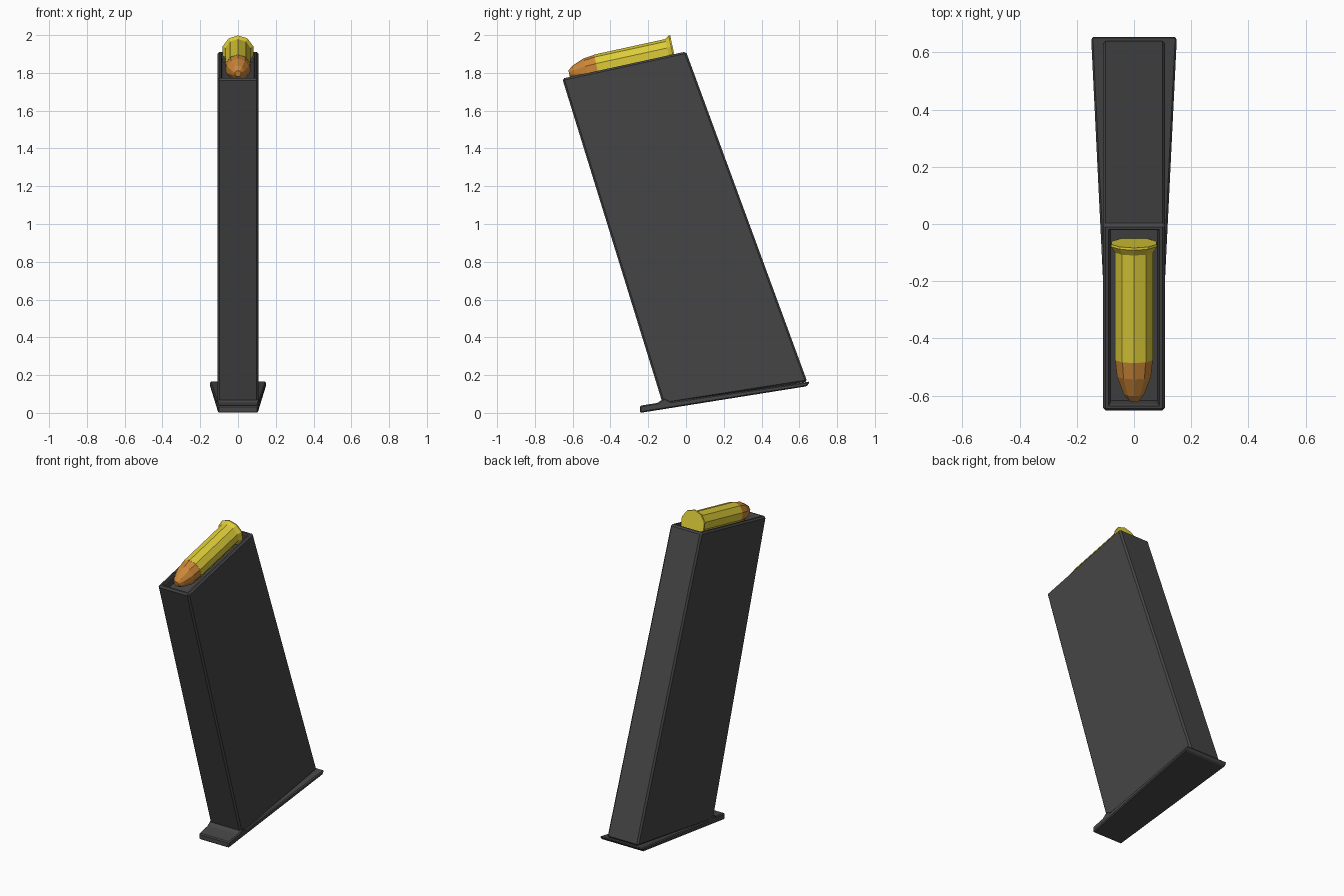
import bpy, bmesh, math
from mathutils import Matrix, Vector

if "Cube" in bpy.data.objects:
    bpy.data.objects.remove(bpy.data.objects["Cube"])


def material(name, rgb):
    m = bpy.data.materials.new(name)
    m.diffuse_color = (*rgb, 1)
    m.use_nodes = True
    m.node_tree.nodes["Principled BSDF"].inputs["Base Color"].default_value = m.diffuse_color
    return m


DARK = material("dark_steel", (0.06, 0.06, 0.06))
BRASS = material("brass", (0.72, 0.60, 0.04))
COPPER = material("copper", (0.60, 0.24, 0.04))


def finish(bm, name, mat):
    bmesh.ops.recalc_face_normals(bm, faces=bm.faces)
    me = bpy.data.meshes.new(name)
    bm.to_mesh(me)
    bm.free()
    me.materials.append(mat)
    ob = bpy.data.objects.new(name, me)
    bpy.context.collection.objects.link(ob)
    return ob


def prism(profile, half_width):
    """Side profile (y, z) bridged between x = -w(y) and x = +w(y)."""
    bm = bmesh.new()
    left = [bm.verts.new((-half_width(y), y, z)) for y, z in profile]
    right = [bm.verts.new((half_width(y), y, z)) for y, z in profile]
    bm.faces.new(left)
    bm.faces.new(right[::-1])
    n = len(profile)
    for i in range(n):
        j = (i + 1) % n
        bm.faces.new((left[i], right[i], right[j], left[j]))
    bmesh.ops.recalc_face_normals(bm, faces=bm.faces)
    return bm


def chamfer(bm, size):
    bmesh.ops.bevel(bm, geom=bm.edges[:], offset=size, segments=1,
                    affect='EDGES', clamp_overlap=True)
    bm.normal_update()


# Slanted box body with a recessed open top
bm = prism([(-0.655, 1.77), (0.0, 1.913), (0.642, 0.165), (-0.122, 0.045)],
           lambda y: 0.109)
chamfer(bm, 0.010)
up = Vector((0, -0.213, 0.977))
top = max(bm.faces, key=lambda f: f.normal.dot(up) * f.calc_area() if f.normal.dot(up) > 0.95 else 0)
for thickness, depth in ((0.014, 0), (0.006, -0.012), (0.004, -0.04)):
    bmesh.ops.inset_region(bm, faces=[top], thickness=thickness, depth=depth)
finish(bm, "magazine_body", DARK)

# Base plate, flaring to the back, with front lip and small fillet
bm = prism([(-0.243, 0.0), (-0.243, 0.038), (-0.15, 0.053), (-0.115, 0.078),
            (-0.08, 0.06), (0.656, 0.166), (0.64, 0.141)],
           lambda y: 0.106 + 0.044 * (y + 0.243) / 0.9)
chamfer(bm, 0.006)
finish(bm, "base_plate", DARK)


# Ten-sided cartridge, turned along the tilted axis of the top opening
TILT = math.radians(12.3)
ORIGIN = Vector((0, -0.066, 1.917))
FORWARD = Vector((0, -math.cos(TILT), -math.sin(TILT)))
UPWARD = Vector((0, -math.sin(TILT), math.cos(TILT)))


def lathe(name, profile, mat, sides=10):
    bm = bmesh.new()
    rings = []
    for s, r in profile:
        ring = []
        for k in range(sides):
            a = 2 * math.pi * k / sides
            p = ORIGIN + FORWARD * s + UPWARD * (r * math.cos(a))
            p.x = r * math.sin(a)
            ring.append(bm.verts.new(p))
        rings.append(ring)
    for a, b in zip(rings, rings[1:]):
        for k in range(sides):
            j = (k + 1) % sides
            bm.faces.new((a[k], a[j], b[j], b[k]))
    bm.faces.new(rings[0])
    bm.faces.new(rings[-1])
    return finish(bm, name, mat)


lathe("cartridge_case", [(0, 0.083), (0.008, 0.085), (0.03, 0.070),
                         (0.415, 0.070)], BRASS)
lathe("bullet_tip", [(0.414, 0.069), (0.475, 0.062), (0.54, 0.037),
                     (0.566, 0.016)], COPPER)
